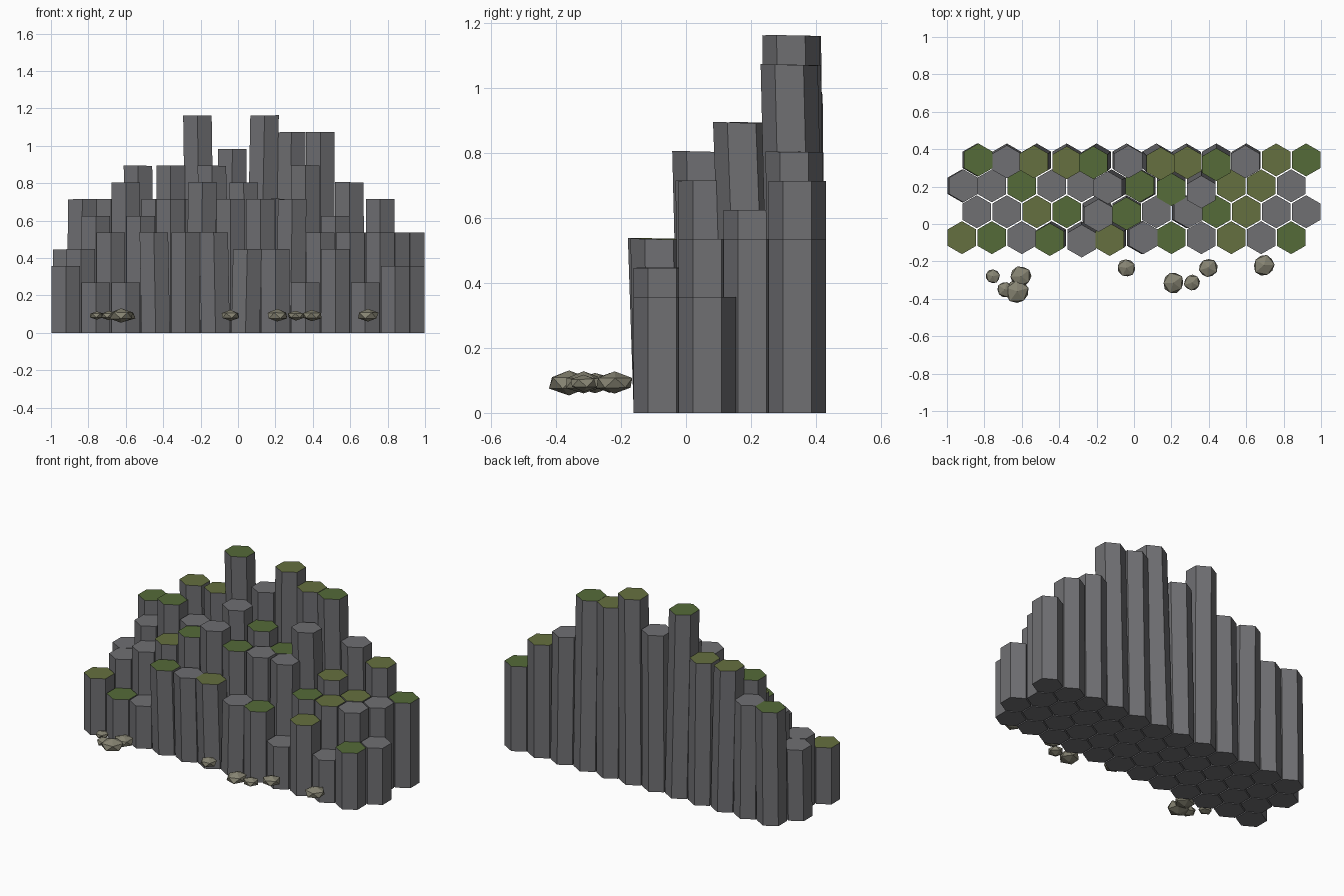
import bpy, bmesh, random
from math import sin, cos, pi, radians
from mathutils import Vector

if "Cube" in bpy.data.objects:
    bpy.data.objects.remove(bpy.data.objects["Cube"])

random.seed(4)


def material(name, rgb):
    m = bpy.data.materials.new(name)
    m.diffuse_color = (*rgb, 1)
    m.use_nodes = True
    m.node_tree.nodes["Principled BSDF"].inputs["Base Color"].default_value = m.diffuse_color
    return m


STONE = material("basalt_grey", (0.16, 0.16, 0.17))
ROCK = material("rubble_tan", (0.24, 0.23, 0.17))
CAPS = {"-": STONE,
        "g": material("moss_green", (0.09, 0.145, 0.04)),
        "o": material("moss_olive", (0.13, 0.16, 0.05))}

STEP = 0.0893            # height of one level
PITCH, RADIUS = 0.16, 0.088
ROW_GAP = PITCH * sin(radians(60))


def finish(name, bm, mats):
    bmesh.ops.recalc_face_normals(bm, faces=bm.faces[:])
    me = bpy.data.meshes.new(name)
    bm.to_mesh(me)
    bm.free()
    for m in mats:
        me.materials.append(m)
    ob = bpy.data.objects.new(name, me)
    bpy.context.collection.objects.link(ob)
    return ob


def column(name, x, y, height, lean, cap):
    """Hexagonal prism, its top shifted by the lean and slightly tilted."""
    bm = bmesh.new()
    low, high = [], []
    for i in range(6):
        a = pi / 2 + i * pi / 3
        px, py = RADIUS * cos(a), RADIUS * sin(a)
        tilt = (px * lean[0] + py * lean[1]) / height
        low.append(bm.verts.new((x + px, y + py, 0)))
        high.append(bm.verts.new((x + px + lean[0], y + py + lean[1], height + tilt)))
    bm.faces.new(low[::-1])
    for i in range(6):
        j = (i + 1) % 6
        bm.faces.new((low[i], low[j], high[j], high[i]))
    bm.faces.new(high).material_index = 1
    finish(name, bm, (STONE, cap))


# Rows front to back: height level of each column (hex digit) and its cap colour
ROWS = [("433666553534", "og-g-o-g-o-g"),
        ("567898886664", "--og-g--go--"),
        ("57988a98a766", "--g---gg-oo-"),
        ("88aadbdcc986", "g-oog-oog-og")]

# Noticeable leans, in hundredths: (row, column): (x, y)
LEAN = {(0, 3): (-1, -1), (0, 4): (0, -1.8), (0, 5): (-1, -1), (0, 6): (1, 0),
        (1, 4): (1, -2), (1, 5): (0, -1), (1, 7): (1, 0),
        (2, 0): (0.8, 0), (2, 5): (-2, -1), (2, 6): (-1, 0), (2, 7): (0, -2), (2, 8): (0, -3.3),
        (3, 0): (0.8, 0), (3, 1): (0, -1), (3, 2): (-1.5, -1), (3, 3): (0, -1.5),
        (3, 4): (-1.7, -1.5), (3, 5): (1, -1), (3, 6): (2.2, -2), (3, 7): (0.5, -1.5),
        (3, 8): (0, -2.5), (3, 9): (-0.5, -1)}

# Basalt columns
for r, (levels, caps) in enumerate(ROWS):
    for c, (lev, cap) in enumerate(zip(levels, caps)):
        dx, dy = LEAN.get((r, c), (0, 0))
        column(f"basalt_column_{r}_{c}",
               -0.92 + PITCH * c + (0.08 if r % 2 else 0), -0.073 + ROW_GAP * r,
               int(lev, 16) * STEP, (dx / 100, dy / 100), CAPS[cap])

# Loose rubble in front of the cliff: x, y, radius
RUBBLE = [(-0.755, -0.28, 0.042), (-0.605, -0.28, 0.06), (-0.69, -0.35, 0.045),
          (-0.625, -0.36, 0.07), (-0.04, -0.235, 0.053), (0.21, -0.315, 0.062),
          (0.31, -0.315, 0.047), (0.395, -0.235, 0.056), (0.695, -0.22, 0.063)]
for i, (x, y, rad) in enumerate(RUBBLE):
    bm = bmesh.new()
    bmesh.ops.create_icosphere(bm, subdivisions=1, radius=rad)
    turn = random.uniform(0, 2 * pi)
    for v in bm.verts:
        p = v.co * random.uniform(0.93, 1.07)
        v.co = Vector((x + p.x * cos(turn) - p.y * sin(turn),
                       y + p.x * sin(turn) + p.y * cos(turn),
                       0.092 + p.z * 0.55))
    finish(f"rubble_{i}", bm, (ROCK,))
